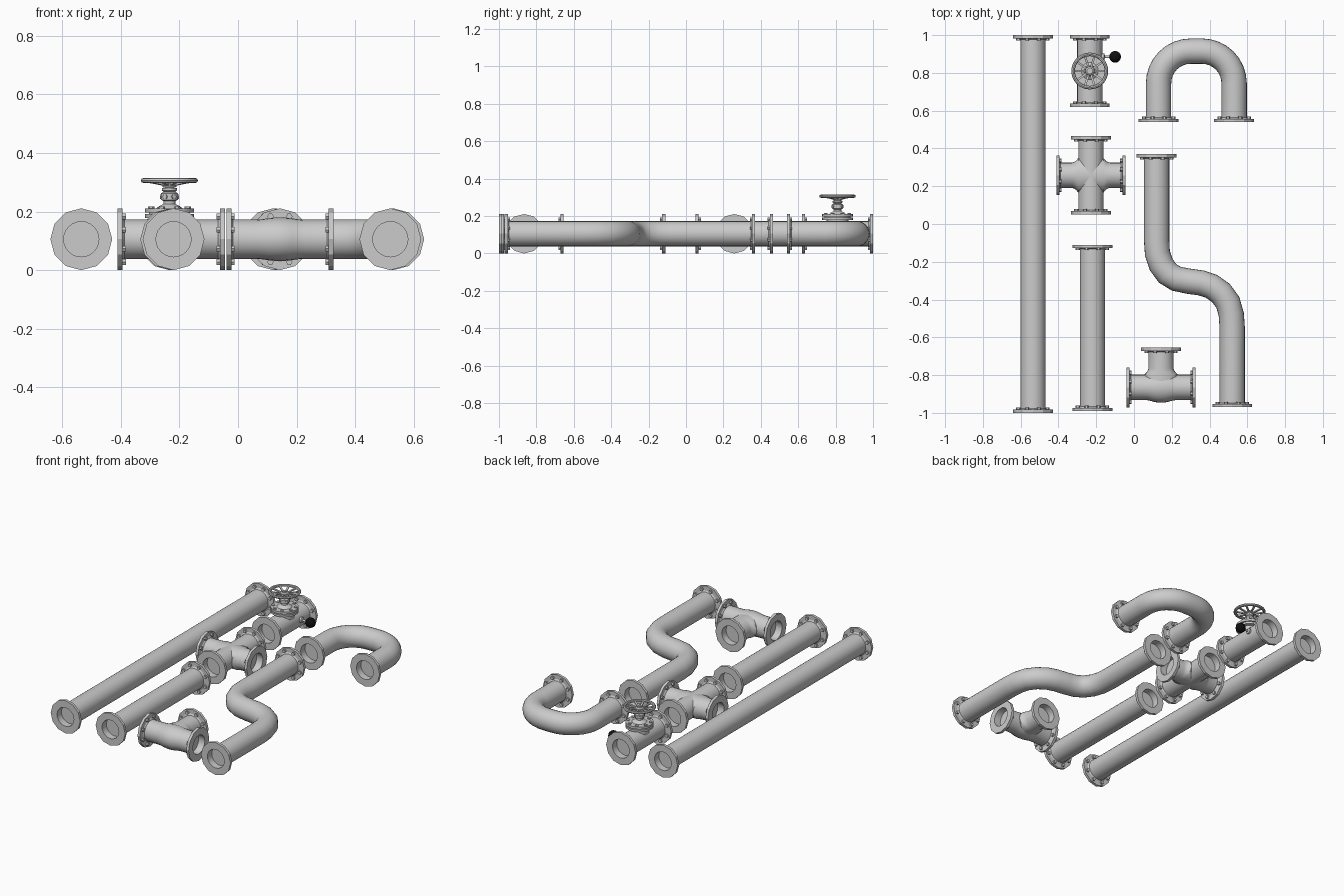
import bpy, bmesh
from math import pi, sin, cos
from mathutils import Vector, Matrix

if "Cube" in bpy.data.objects:
    bpy.data.objects.remove(bpy.data.objects["Cube"])

R, HOLE, FL, ZC, SEG = 0.067, 0.06, 0.1055, 0.1055, 24


def finish(bm, name, mat=None):
    bmesh.ops.recalc_face_normals(bm, faces=bm.faces)
    me = bpy.data.meshes.new(name)
    bm.to_mesh(me)
    bm.free()
    ob = bpy.data.objects.new(name, me)
    bpy.context.collection.objects.link(ob)
    if mat:
        me.materials.append(mat)
    bpy.ops.object.select_all(action='DESELECT')
    ob.select_set(True)
    bpy.context.view_layer.objects.active = ob
    bpy.ops.object.shade_smooth_by_angle(angle=0.45)
    return ob


def skin(bm, rings, closed=False):
    vs = [[bm.verts.new(c) for c in ring] for ring in rings]
    n = len(vs[0])
    pairs = list(zip(vs, vs[1:]))
    if closed:
        pairs.append((vs[-1], vs[0]))
    else:
        bm.faces.new(vs[0])
        bm.faces.new(vs[-1])
    for a, b in pairs:
        for i in range(n):
            j = (i + 1) % n
            bm.faces.new((a[i], a[j], b[j], b[i]))


def lathe(bm, prof, origin, axis, segs):
    q = Vector(axis).to_track_quat('Z', 'Y')
    o = Vector(origin)
    skin(bm, [[o + q @ Vector((r * cos(2 * pi * i / segs), r * sin(2 * pi * i / segs), t))
               for i in range(segs)] for r, t in prof])


def bolts(bm, origin, axis, radius, t0, t1, count=8):
    q = Vector(axis).to_track_quat('Z', 'Y')
    for i in range(count):
        a = 2 * pi * (i + 0.5) / count
        o = Vector(origin) + q @ Vector((radius * cos(a), radius * sin(a), 0))
        lathe(bm, [(0.011, t0), (0.011, t1)], o, axis, 6)


def oval(p, d, w, h, poly=False):
    # cross-section ring; poly puts odd points on chords for a 12-sided flange
    n = Vector((d.y, -d.x, 0))
    out = []
    for i in range(SEG):
        a = 2 * pi * i / SEG
        k = cos(pi / 12) if poly and i % 2 else 1
        out.append(p + n * w * k * cos(a) + Vector((0, 0, h * k * sin(a))))
    return out


# flange outline from recessed cap outward: (offset, radius, twelve-sided)
END = [(0.045, HOLE, 0), (0, HOLE, 0), (0, FL, 1), (0.017, FL, 1), (0.017, 0.076, 0), (0.023, R, 0)]


def pipe(name, path, start=True, end=True):
    # path points: (x, y) or (x, y, width, height)
    pts = [Vector((p[0], p[1], ZC)) for p in path]
    size = [(p[2], p[3]) if len(p) > 2 else (R, R) for p in path]
    n = len(pts)
    bm = bmesh.new()
    d0 = (pts[1] - pts[0]).normalized()
    d1 = (pts[-2] - pts[-1]).normalized()
    rings = []
    if start:
        rings += [oval(pts[0] + d0 * t, d0, r, r, f) for t, r, f in END]
        bolts(bm, pts[0], d0, 0.084, 0.016, 0.028)
    for i in range(1 if start else 0, n - 1 if end else n):
        a = (pts[i] - pts[i - 1]).normalized() if i else d0
        b = (pts[i + 1] - pts[i]).normalized() if i < n - 1 else -d1
        rings.append(oval(pts[i], (a + b).normalized(), *size[i]))
    if end:
        rings += [oval(pts[-1] + d1 * t, -d1, r, r, f) for t, r, f in reversed(END)]
        bolts(bm, pts[-1], d1, 0.084, 0.016, 0.028)
    skin(bm, rings)
    return finish(bm, name)


def arc(cx, cy, r, a0, a1, n=8):
    return [(cx + r * cos(a0 + (a1 - a0) * i / n), cy + r * sin(a0 + (a1 - a0) * i / n))
            for i in range(n + 1)]


# straight pipes
pipe("long_pipe", [(-0.535, -1), (-0.535, 1)])
pipe("short_pipe", [(-0.22, -0.99), (-0.22, -0.11)])

# U bend
pipe("u_bend", [(0.13, 0.54)] + arc(0.30, 0.745, 0.17, pi, pi / 2)
     + arc(0.36, 0.745, 0.17, pi / 2, 0) + [(0.53, 0.54)])

# offset S bend
pipe("s_bend", [(0.12, 0.37), (0.12, -0.09), (0.124, -0.155), (0.144, -0.215), (0.178, -0.262),
                (0.225, -0.29), (0.29, -0.303), (0.355, -0.312), (0.41, -0.33), (0.46, -0.365),
                (0.497, -0.415), (0.515, -0.48), (0.52, -0.55), (0.52, -0.97)])

# cross fitting, with the side arms flared into fillets at the joint
FLARE = [(0.1, 0), (0.09, 0.003), (0.08, 0.009), (0.067, 0.024)]
cx, cy = -0.228, 0.258
pipe("cross_main", [(cx, cy - 0.207), (cx, cy + 0.207)])
arm = [(cx - d, cy, R + f, R) for d, f in FLARE]
arm += [(cx + d, cy, R + f, R) for d, f in reversed(FLARE)]
pipe("cross_arms", [(cx - 0.183, cy)] + arm + [(cx + 0.183, cy)])

# tee fitting with swollen middle
tx, ty = 0.143, -0.865
swell = [(-0.08, 0), (-0.06, 0.003), (-0.04, 0.009), (-0.02, 0.013), (0, 0.014),
         (0.02, 0.013), (0.04, 0.009), (0.06, 0.003), (0.08, 0)]
pipe("tee_run", [(tx - 0.183, ty)] + [(tx + d, ty, R + f, R + f * 0.5) for d, f in swell]
     + [(tx + 0.183, ty)])
pipe("tee_branch", [(tx, ty + 0.21)] + [(tx, ty + d, R + f, R) for d, f in FLARE]
     + [(tx, ty + 0.03, R + 0.024, R)], end=False)

# valve body
vx, vy = -0.234, 0.81
pipe("valve_body", [(vx, 0.62), (vx, 1.0)])

# valve bonnet: two bolted discs, neck and gland
bm = bmesh.new()
lathe(bm, [(0.058, 0.11), (0.058, 0.178), (0.083, 0.178), (0.083, 0.191), (0.07, 0.191),
           (0.07, 0.197), (0.083, 0.197), (0.083, 0.211), (0.045, 0.211), (0.036, 0.218),
           (0.021, 0.226), (0.021, 0.236), (0.029, 0.24), (0.029, 0.262), (0.02, 0.267),
           (0.026, 0.272), (0.026, 0.28), (0.011, 0.284), (0.011, 0.312)], (vx, vy, 0), (0, 0, 1), 20)
bolts(bm, (vx, vy, 0), (0, 0, 1), 0.068, 0.21, 0.217)
for i in range(6):
    a = pi * i / 3
    d = Vector((cos(a), sin(a), 0))
    lathe(bm, [(0.009, 0.024), (0.009, 0.033)], (vx, vy, 0.251), d, 6)
finish(bm, "valve_bonnet")

# handwheel: rim, hub and sloping spokes
bm = bmesh.new()
rim = []
for i in range(32):
    a = 2 * pi * i / 32
    rim.append([Vector((vx, vy, 0.306)) + Vector((cos(a) * (0.088 + 0.0095 * cos(b)),
                sin(a) * (0.088 + 0.0095 * cos(b)), 0.0085 * sin(b)))
                for b in [2 * pi * k / 8 for k in range(8)]])
skin(bm, rim, closed=True)
lathe(bm, [(0.024, 0.283), (0.024, 0.299), (0.016, 0.305)], (vx, vy, 0), (0, 0, 1), 16)
for i in range(10):
    a = 2 * pi * i / 10
    m = (Matrix.Translation((vx, vy, 0.298)) @ Matrix.Rotation(a, 4, 'Z')
         @ Matrix.Translation((0.052, 0, 0)) @ Matrix.Rotation(-0.19, 4, 'Y')
         @ Matrix.Diagonal((0.07, 0.011, 0.008, 1)))
    bmesh.ops.create_cube(bm, size=1, matrix=m)
finish(bm, "valve_handwheel")

# side lever with black knob
bm = bmesh.new()
lathe(bm, [(0.018, 0.03), (0.018, 0.076), (0.007, 0.08), (0.007, 0.13)],
      (vx, 0.885, 0.112), (1, 0, 0), 12)
finish(bm, "valve_lever")
black = bpy.data.materials.new("black")
black.diffuse_color = (0.005, 0.005, 0.005, 1)
black.use_nodes = True
black.node_tree.nodes["Principled BSDF"].inputs["Base Color"].default_value = black.diffuse_color
bm = bmesh.new()
bmesh.ops.create_uvsphere(bm, u_segments=16, v_segments=10, radius=0.031,
                          matrix=Matrix.Translation((-0.1, 0.885, 0.112)))
finish(bm, "lever_knob", black)
